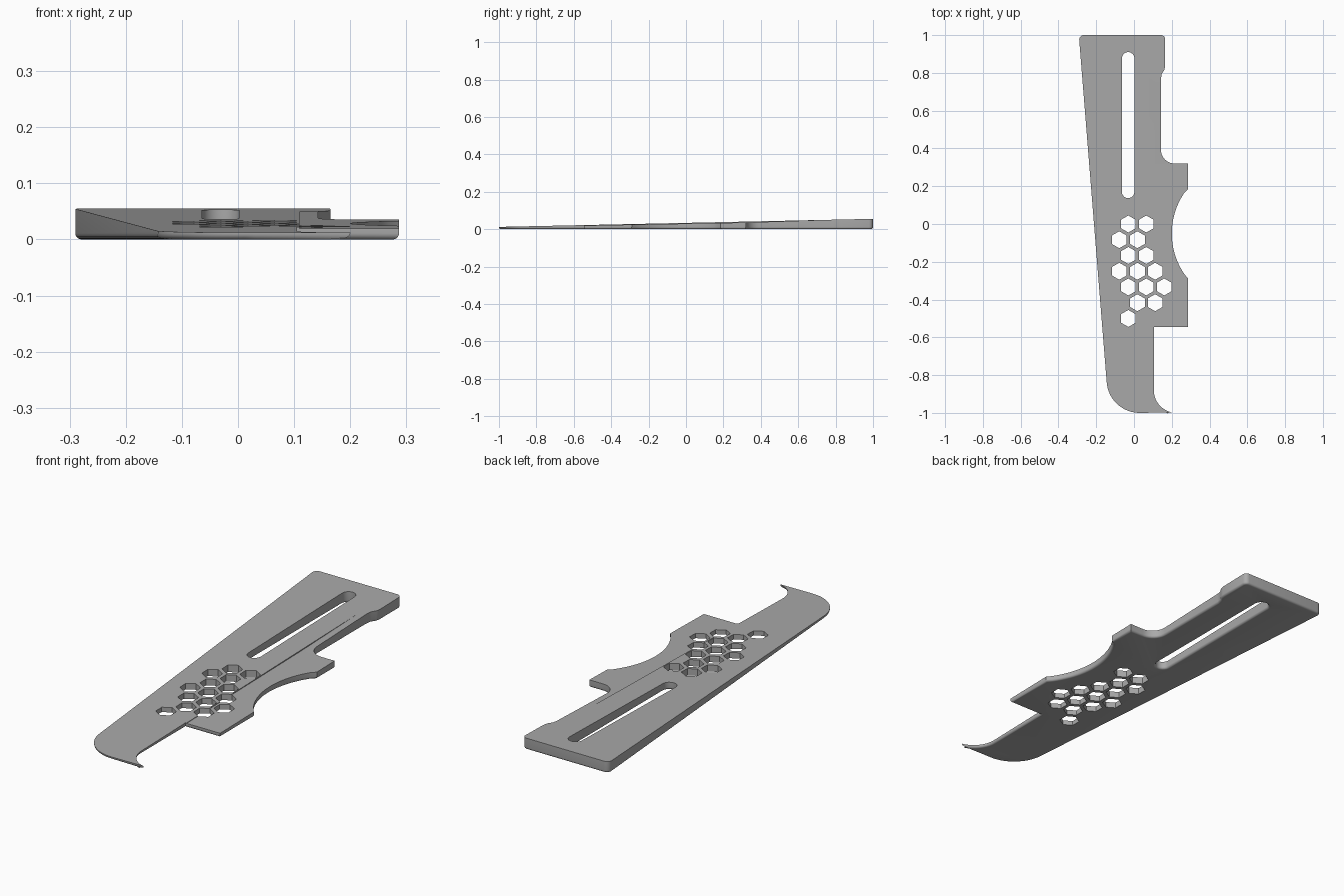
import bpy, bmesh, math
from mathutils import Vector

if "Cube" in bpy.data.objects:
    bpy.data.objects.remove(bpy.data.objects["Cube"])

R = 0.011  # radius of the rounded lower edges


def top_z(y):
    return 0.0335 + 0.0215 * y


def arc(cx, cy, r, a0, a1, n):
    return [(cx + r * math.cos(math.radians(a0 + (a1 - a0) * i / n)),
             cy + r * math.sin(math.radians(a0 + (a1 - a0) * i / n))) for i in range(n + 1)]


def inset(pts, d):
    """Move a counter-clockwise loop inward by d with limited mitres."""
    out = []
    for i, p in enumerate(pts):
        p, a, b = Vector(p), Vector(pts[i - 1]), Vector(pts[(i + 1) % len(pts)])
        u, v = (p - a).normalized(), (b - p).normalized()
        n1, n2 = Vector((-u.y, u.x)), Vector((-v.y, v.x))
        m = (n1 + n2).normalized()
        out.append(p + m * d / max(m.dot(n1), 0.5))
    return out


def loft(name, rings):
    """Skin a stack of equal rings and cap both ends."""
    bm = bmesh.new()
    loops = [[bm.verts.new(p) for p in ring] for ring in rings]
    n = len(loops[0])
    for lo, hi in zip(loops, loops[1:]):
        for i in range(n):
            j = (i + 1) % n
            bm.faces.new((lo[i], lo[j], hi[j], hi[i]))
    bm.faces.new(loops[0][::-1])
    bm.faces.new(loops[-1])
    bmesh.ops.recalc_face_normals(bm, faces=bm.faces)
    me = bpy.data.meshes.new(name)
    bm.to_mesh(me)
    bm.free()
    ob = bpy.data.objects.new(name, me)
    bpy.context.collection.objects.link(ob)
    return ob


def fillet_rings(pts, sign):
    """Quarter-round at the base, inward for solids and outward for holes."""
    rings = []
    for k in range(6):
        a = math.pi / 2 * k / 5
        rings.append([(p[0], p[1], R * (1 - math.cos(a)))
                      for p in inset(pts, sign * R * (1 - math.sin(a)))])
    return rings


# Tapered plate outline, counter-clockwise from the rounded front left corner
outline = (arc(0.03, -0.825, 0.175, 184, 270, 14)
           + arc(0.225, -0.88, 0.12, 258, 180, 10)
           + [(0.105, -0.545), (0.287, -0.545), (0.287, -0.29)]
           + arc(0.581, -0.05, 0.381, 218, 142, 24)[1:-1]
           + [(0.287, 0.185), (0.287, 0.32)]
           + arc(0.215, 0.392, 0.072, 270, 180, 10)
           + [(0.143, 0.77), (0.147, 0.795), (0.16, 0.815), (0.165, 0.835)]
           + arc(0.143, 0.978, 0.022, 0, 90, 5)
           + arc(-0.266, 0.976, 0.024, 90, 184, 6))
plate = loft("plate", fillet_rings(outline, 1) + [[(x, y, top_z(y)) for x, y in outline]])

cutters = []

# Long slot with a flared lower rim
slot = arc(-0.031, 0.877, 0.033, 0, 180, 14) + arc(-0.031, 0.17, 0.033, 180, 360, 14)
rings = fillet_rings(slot, -1)
below = [(x, y, -0.02) for x, y, z in rings[0]]
cutters.append(loft("slot_cutter", [below] + rings + [[(x, y, 0.1) for x, y in slot]]))

# Slightly lowered side tab
step = [(-0.6, top_z(-0.6) - 0.002), (0.32, 0.0355), (0.76, top_z(0.76) + 0.0002),
        (0.76, 0.1), (-0.6, 0.1)]
cutters.append(loft("step_cutter", [[(x, y, z) for y, z in step] for x in (0.11, 0.4)]))

# Honeycomb holes
rows = [(-0.030, 0.065), (-0.078, 0.018), (-0.030, 0.065), (-0.078, 0.018, 0.112),
        (-0.030, 0.065, 0.160), (0.018, 0.112), (-0.030,)]
for r, xs in enumerate(rows):
    for x in xs:
        hexagon = arc(x, -r / 12, 0.045, 30, 330, 5)
        cutters.append(loft("hole_cutter", [[(px, py, z) for px, py in hexagon]
                                            for z in (-0.02, 0.1)]))

for c in cutters:
    c.hide_render = True
    mod = plate.modifiers.new("cut", 'BOOLEAN')
    mod.operation = 'DIFFERENCE'
    mod.solver = 'EXACT'
    mod.object = c

# Apply the cuts and clear away the cutters
bpy.context.view_layer.objects.active = plate
plate.select_set(True)
for m in list(plate.modifiers):
    bpy.ops.object.modifier_apply(modifier=m.name)
for c in cutters:
    bpy.data.objects.remove(c)

grey = bpy.data.materials.new("plain grey")
grey.diffuse_color = (0.4, 0.4, 0.4, 1)
grey.use_nodes = True
grey.node_tree.nodes["Principled BSDF"].inputs["Base Color"].default_value = grey.diffuse_color
plate.data.materials.clear()
plate.data.materials.append(grey)
bpy.ops.object.shade_smooth_by_angle(angle=math.radians(30))
